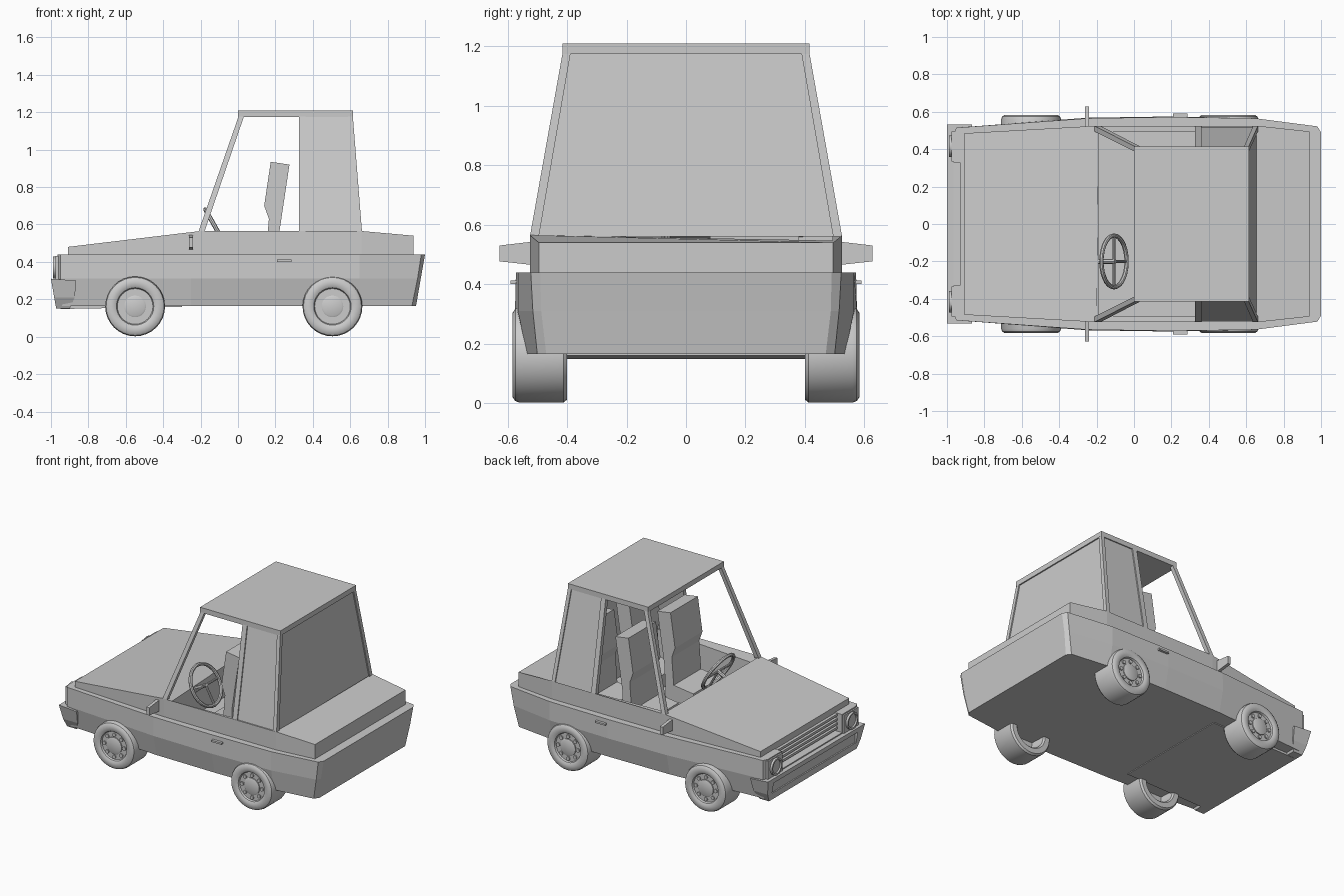
import bpy, bmesh, math
from mathutils import Vector

if "Cube" in bpy.data.objects:
    bpy.data.objects.remove(bpy.data.objects["Cube"])


def loft(name, rings, smooth=False):
    """Closed solid skinned through rings of equal length, capped at both ends."""
    bm = bmesh.new()
    vs = [[bm.verts.new(p) for p in r] for r in rings]
    n = len(rings[0])
    for a, b in zip(vs, vs[1:]):
        for i in range(n):
            bm.faces.new((a[i], a[(i + 1) % n], b[(i + 1) % n], b[i]))
    bm.faces.new(vs[0])
    bm.faces.new(vs[-1])
    bmesh.ops.recalc_face_normals(bm, faces=bm.faces)
    me = bpy.data.meshes.new(name)
    bm.to_mesh(me)
    bm.free()
    ob = bpy.data.objects.new(name, me)
    bpy.context.collection.objects.link(ob)
    if smooth:
        bpy.ops.object.select_all(action='DESELECT')
        ob.select_set(True)
        bpy.context.view_layer.objects.active = ob
        bpy.ops.object.shade_smooth_by_angle(angle=math.radians(35))
    return ob


def plan(half, z):
    """Left-right symmetric outline from half a plan; z is one height or one per point."""
    zs = z if isinstance(z, list) else [z] * len(half)
    h = [(x, y, k) for (x, y), k in zip(half, zs)]
    return h + [(x, -y, k) for x, y, k in reversed(h)]


def rect(x0, x1, y0, y1, z):
    return [(x0, y0, z), (x1, y0, z), (x1, y1, z), (x0, y1, z)]


def box(name, x0, x1, y0, y1, z0, z1):
    return loft(name, [rect(x0, x1, y0, y1, z0), rect(x0, x1, y0, y1, z1)])


def span(lo, hi, s):
    return (lo, hi) if s > 0 else (-hi, -lo)


def turned(name, axis, centre, profile, n=32):
    """Solid of revolution about x or y; profile is (radius, position on axis)."""
    rings = []
    for r, d in profile:
        ring = []
        for i in range(n):
            a = math.tau * i / n
            u, w = r * math.cos(a), r * math.sin(a)
            p = (u, d, w) if axis == 'y' else (d, u, w)
            ring.append(Vector(centre) + Vector(p))
        rings.append(ring)
    return loft(name, rings, True)


def rod(name, a, b, r, n=8):
    a, b = Vector(a), Vector(b)
    q = (b - a).to_track_quat('Z', 'Y')
    c = [q @ Vector((r * math.cos(math.tau * i / n), r * math.sin(math.tau * i / n), 0)) for i in range(n)]
    return loft(name, [[a + p for p in c], [b + p for p in c]], True)


def cut(ob, cutter):
    m = ob.modifiers.new("cut", 'BOOLEAN')
    m.operation, m.solver, m.object = 'DIFFERENCE', 'EXACT', cutter
    bpy.context.view_layer.objects.active = ob
    bpy.ops.object.modifier_apply(modifier=m.name)
    bpy.data.objects.remove(cutter)


# Lower body, with cabin well and grille recess
top = [(-.965, .48), (-.95, .515), (-.25, .565), (.2, .572), (.65, .565), (.98, .522), (1.0, .49)]
mid = [(-.965, .48), (-.95, .515), (-.25, .568), (.2, .575), (.65, .565), (.96, .515), (.977, .487)]
low = [(-.95, .46), (-.94, .49), (-.25, .535), (.2, .54), (.65, .535), (.93, .50), (.952, .47)]
body = loft("lower_body", [plan(low, .165), plan(mid, .31), plan(top, .44)])
cut(body, box("well_cutter", -.19, .635, -.493, .493, .33, .7))
cut(body, box("grille_cutter", -1.1, -.91, -.33, .33, .315, .5))

# Bonnet, waist and boot
deck = [(-.91, .485), (-.2, .525), (.66, .525), (.937, .495)]
upper = loft("upper_body", [plan(deck, .44), plan(deck, [.48, .565, .565, .54])])
cut(upper, box("cabin_cutter", -.19, .635, -.493, .493, .33, .7))

# Underside tray
tray = [(-.95, .42), (-.3, .42)]
loft("under_tray", [plan(tray, [.148, .16]), plan(tray, .17)])

# Roof, pillars and rear glass panels
ZB, ZT = .56, 1.178
box("roof", 0, .615, -.415, .415, 1.175, 1.21)
for s in (1, -1):
    side = "left" if s > 0 else "right"
    for part, f0, f1, t0, t1, inset in (
            ("front_pillar", -.212, -.18, .003, .032, 0), ("middle_pillar", .325, .36, .325, .36, 0),
            ("rear_pillar", .637, .663, .589, .614, 0), ("rear_side_window", .358, .64, .358, .592, .008)):
        loft(f"{side}_{part}", [rect(f0, f1, *span(.495, .525 - inset, s), ZB),
                                rect(t0, t1, *span(.388, .415 - inset, s), ZT)])
loft("rear_window", [rect(.64, .655, -.5, .5, ZB), rect(.592, .606, -.393, .393, ZT)])

# Four matching seats
seat = [(.165, .63), (.14, .7), (.175, .935), (.275, .92), (.222, .565), (.21, .32),
        (.0, .32), (.0, .42), (.15, .44)]
for row, dx in (("front", 0), ("rear", .32)):
    for side, y in (("left", .23), ("right", -.23)):
        loft(f"{row}_{side}_seat", [[(x + dx, y + e, z) for x, z in seat] for e in (-.15, .15)])

# Steering wheel, spokes and column
c = Vector((-.107, -.2, .56))
axis, down = Vector((.873, 0, .487)), Vector((.487, 0, -.873))
bpy.ops.mesh.primitive_torus_add(major_segments=28, minor_segments=8, major_radius=.138,
                                 minor_radius=.012, location=c, rotation=(0, 1.062, 0))
bpy.context.object.name = "steering_wheel"
bpy.ops.object.shade_smooth_by_angle()
for i, d in enumerate((Vector((0, 1, 0)), Vector((0, -1, 0)), down)):
    rod(f"steering_spoke_{i}", c, c + d * .138, .008)
rod("steering_column", c + axis * .008, c - axis * .11, .013)

# Wheels: hollow-backed tyre, hub and ring of nuts
tyre = [(.1, .51), (.105, .41), (.115, .40), (.15, .40), (.16, .412), (.16, .56), (.155, .574),
        (.142, .583), (.115, .584), (.1, .576), (.095, .565)]
for row, x in (("front", -.55), ("rear", .505)):
    for s in (1, -1):
        name = f"{row}_{'left' if s > 0 else 'right'}"
        turned(name + "_wheel", 'y', (x, 0, .162), [(r, d * s) for r, d in tyre])
        turned(name + "_hub", 'y', (x, 0, .162), [(.058, .56 * s), (.058, .572 * s), (.05, .576 * s)], 24)
        for k in range(8):
            a = math.tau * k / 8
            turned(f"{name}_nut_{k}", 'y', (x + .076 * math.cos(a), 0, .162 + .076 * math.sin(a)),
                   [(.013, .56 * s), (.013, .573 * s)], 10)

# Front bumper with recessed face
bumper = loft("front_bumper", [plan([(-.972, .48), (-.9, .48)], .15),
                               plan([(-.983, .51), (-.873, .51)], .21),
                               plan([(-1, .532), (-.865, .532)], [.31, .30])])
cut(bumper, box("bumper_cutter", -1.2, -.972, -.46, .46, .2, .275))

# Grille slats
for i in range(4):
    z = .33 + i * .03
    box(f"grille_slat_{i}", -.93, -.9, -.33, .33, z, z + .016)

# Headlights, mirrors and door handles
for s in (1, -1):
    side = "left" if s > 0 else "right"
    box(f"{side}_headlight_housing", -.975, -.93, *span(.335, .495, s), .305, .432)
    turned(f"{side}_headlight", 'x', (0, .415 * s, .37),
           [(.058, -.95), (.058, -.99), (.046, -.99), (.044, -.98)], 16)
    loft(f"{side}_mirror", [[(x, y * s, z) for x, z in ((-.262, a), (-.24, a), (-.24, b), (-.262, b))]
                            for y, a, b in ((.50, .463, .545), (.628, .477, .53))])
    box(f"{side}_door_handle", .208, .285, *span(.56, .59, s), .40, .412)
